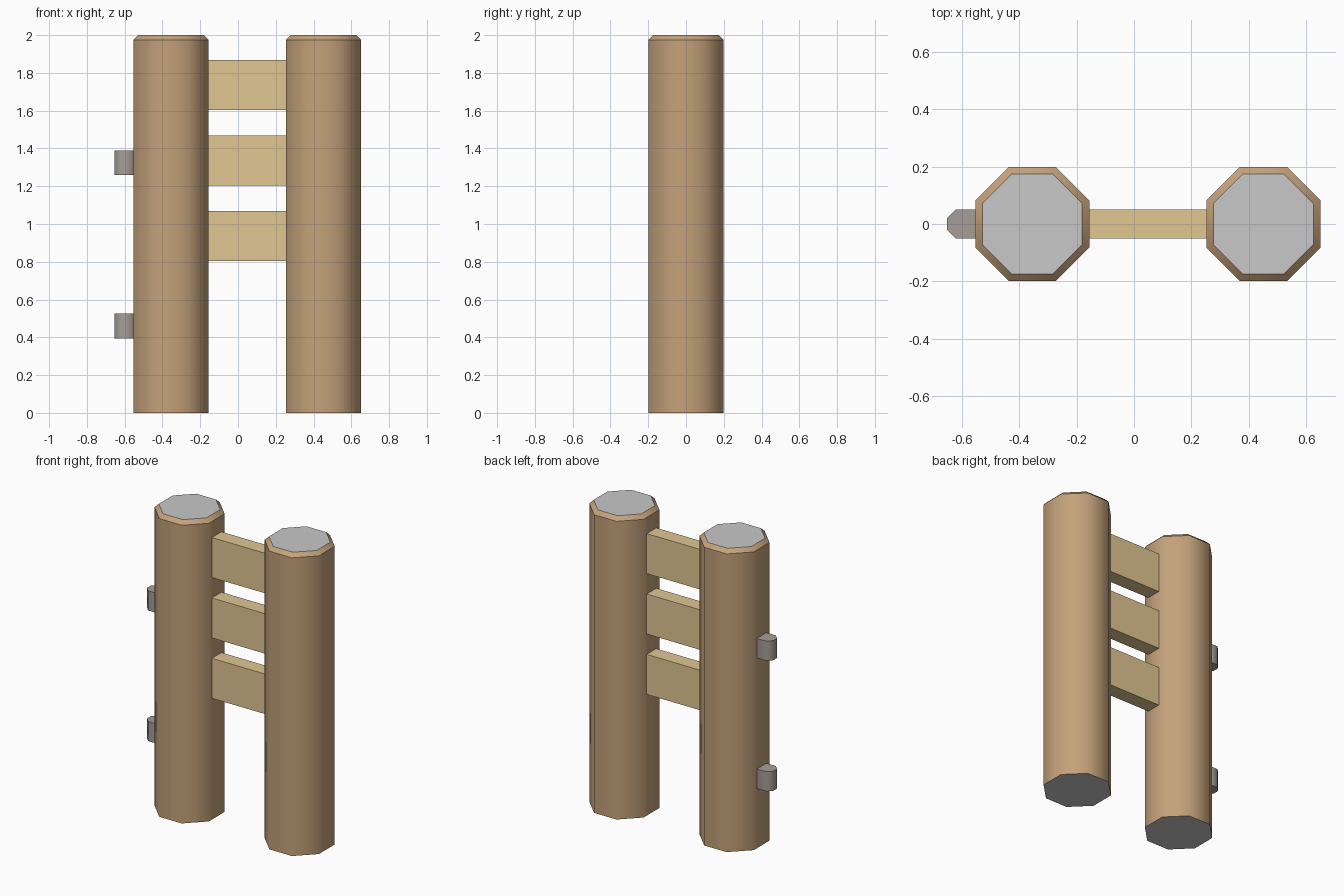
import bpy, bmesh, math

cube = bpy.data.objects.get("Cube")
if cube:
    bpy.data.objects.remove(cube, do_unlink=True)


def material(name, rgb):
    m = bpy.data.materials.new(name)
    m.use_nodes = True
    m.diffuse_color = (*rgb, 1)
    m.node_tree.nodes["Principled BSDF"].inputs["Base Color"].default_value = (*rgb, 1)
    return m


BROWN = material("post wood", (0.55, 0.36, 0.195))
TAN = material("rail wood", (0.75, 0.57, 0.29))
CAP = material("light grey", (0.58, 0.58, 0.58))
METAL = material("warm grey", (0.38, 0.34, 0.31))


def loft(name, rings, side, cap, smooth=True):
    """Stack matching outlines, each (points, z), into a closed solid."""
    bm = bmesh.new()
    loops = [[bm.verts.new((x, y, z)) for x, y in pts] for pts, z in rings]
    n = len(loops[0])
    for low, high in zip(loops, loops[1:]):
        for i in range(n):
            j = (i + 1) % n
            bm.faces.new((low[i], low[j], high[j], high[i])).smooth = smooth
    for end in (loops[0][::-1], loops[-1]):
        bm.faces.new(end).material_index = 1
    # Keep the horizontal rims crisp
    for e in bm.edges:
        if abs(e.verts[0].co.z - e.verts[1].co.z) < 1e-5:
            e.smooth = False
    bmesh.ops.recalc_face_normals(bm, faces=bm.faces)
    mesh = bpy.data.meshes.new(name)
    bm.to_mesh(mesh)
    bm.free()
    mesh.materials.append(side)
    mesh.materials.append(cap)
    obj = bpy.data.objects.new(name, mesh)
    bpy.context.collection.objects.link(obj)
    return obj


def octagon(cx, half):
    r = half / math.cos(math.pi / 8)
    angles = [math.pi / 8 + i * math.pi / 4 for i in range(8)]
    return [(cx + r * math.cos(a), r * math.sin(a)) for a in angles]


# Posts with bevelled tops
LEFT_X, RIGHT_X, HALF = 0.452, -0.355, 0.199
for name, x in (("left_post", LEFT_X), ("right_post", RIGHT_X)):
    body, top = octagon(x, HALF), octagon(x, HALF - 0.025)
    loft(name, [(body, 0), (body, 1.975), (top, 2)], BROWN, CAP)

# Flat rails between the posts
x0, x1 = RIGHT_X + HALF - 0.01, LEFT_X - HALF + 0.01
rail = [(x0, -0.05), (x1, -0.05), (x1, 0.05), (x0, 0.05)]
for name, z in (("lower", 0.803), ("middle", 1.203), ("upper", 1.603)):
    loft(name + "_rail", [(rail, z), (rail, z + 0.265)], TAN, TAN, smooth=False)

# Hinge lugs on the outer side of the right post
tip, root = -0.653, RIGHT_X - HALF + 0.01
lug = [(root, 0.05), (tip + 0.03, 0.05), (tip, 0.02),
       (tip, -0.02), (tip + 0.03, -0.05), (root, -0.05)]
for name, z in (("lower", 0.395), ("upper", 1.26)):
    loft(name + "_hinge", [(lug, z), (lug, z + 0.13)], METAL, METAL)
